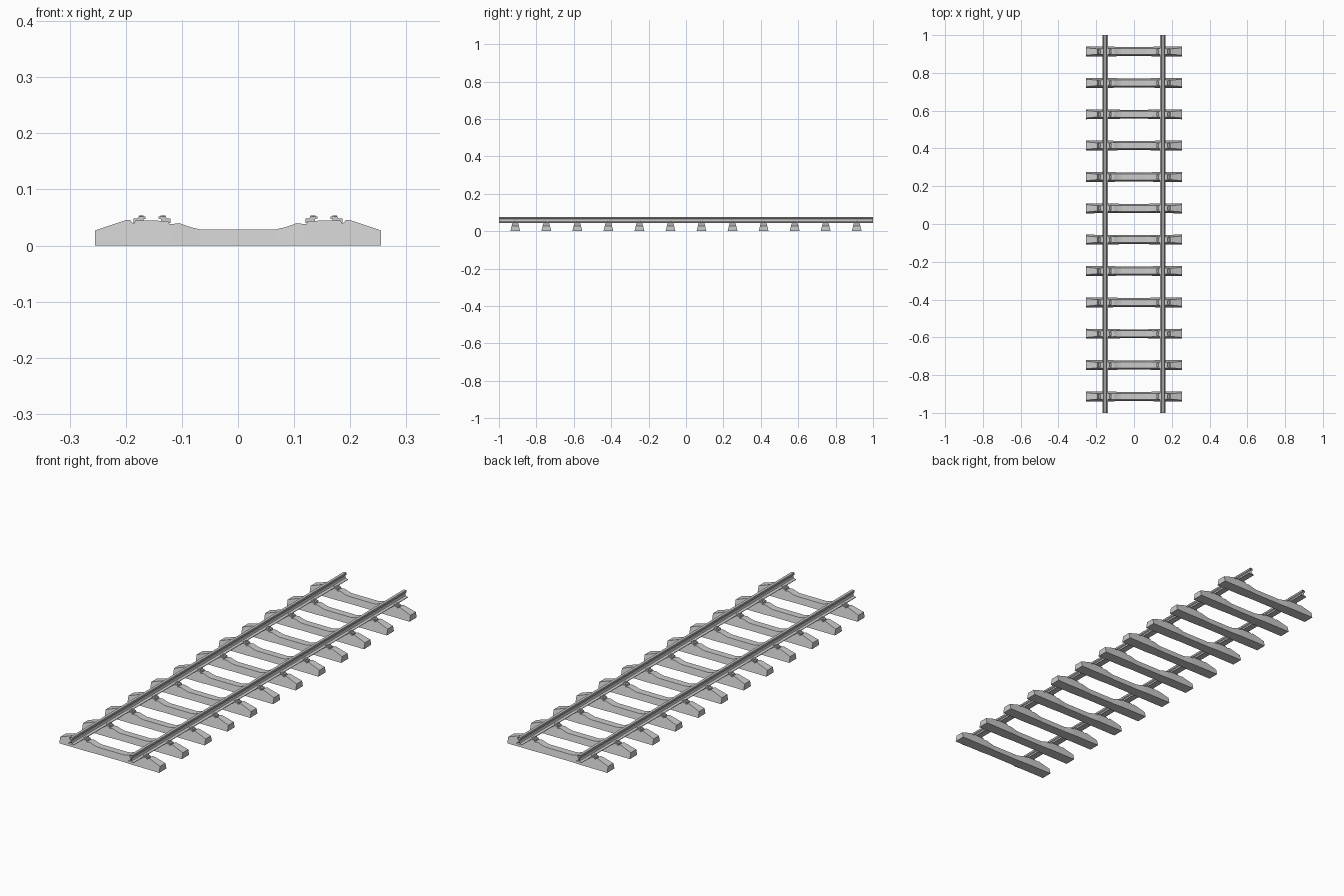
import bpy, bmesh

if "Cube" in bpy.data.objects:
    bpy.data.objects.remove(bpy.data.objects["Cube"])

COUNT, FIRST_Y, STEP = 12, -0.913, 0.166
RAIL_X = 0.153


def finish(name, bm, repeat=False):
    bmesh.ops.recalc_face_normals(bm, faces=bm.faces)
    mesh = bpy.data.meshes.new(name)
    bm.to_mesh(mesh)
    bm.free()
    ob = bpy.data.objects.new(name, mesh)
    bpy.context.collection.objects.link(ob)
    if repeat:
        ob.location.y = FIRST_Y
        arr = ob.modifiers.new("along_track", 'ARRAY')
        arr.count = COUNT
        arr.use_relative_offset = False
        arr.use_constant_offset = True
        arr.constant_offset_displace = (0, STEP, 0)
    return ob


def loft(bm, rings, caps=True):
    loops = [[bm.verts.new(p) for p in r] for r in rings]
    for a, b in zip(loops, loops[1:]):
        for i in range(len(a)):
            j = (i + 1) % len(a)
            bm.faces.new((a[i], a[j], b[j], b[i]))
    if caps:
        bm.faces.new(loops[0])
        bm.faces.new(loops[-1])


def extrude_y(bm, profile, y0, y1, caps=True):
    loft(bm, [[(x, y, z) for x, z in profile] for y in (y0, y1)], caps)


# Concrete sleepers: tapered section lofted along x (x, top height, base half width)
half = [(0.068, 0.029, 0.0235), (0.085, 0.033, 0.0245), (0.105, 0.040, 0.0255),
        (0.117, 0.0385, 0.026), (0.122, 0.038, 0.026), (0.125, 0.044, 0.026),
        (0.182, 0.045, 0.026), (0.185, 0.040, 0.026), (0.189, 0.041, 0.026),
        (0.192, 0.0455, 0.026), (0.200, 0.0455, 0.026), (0.255, 0.027, 0.0265)]
stations = [(-x, z, w) for x, z, w in reversed(half)] + half
bm = bmesh.new()
loft(bm, [[(x, -w, 0), (x, w, 0), (x, w - 0.25 * z, z), (x, -w + 0.25 * z, z)]
          for x, z, w in stations])
finish("sleepers", bm, True)

# Rails: foot, web and head, open at the ends
side = [(0.0145, 0.045), (0.0145, 0.0475), (0.004, 0.051), (0.0025, 0.055),
        (0.0025, 0.064), (0.0075, 0.067), (0.008, 0.074), (0.006, 0.077)]
profile = side + [(-x, z) for x, z in reversed(side)]
for s, name in ((-1, "left_rail"), (1, "right_rail")):
    bm = bmesh.new()
    extrude_y(bm, [(s * RAIL_X + x, z) for x, z in profile], -1, 1, False)
    finish(name, bm)

# Rail clips: stepped jaw gripping the foot, with a hexagonal bolt head
jaw = [(0.033, 0.040), (0.033, 0.048), (0.026, 0.0485), (0.024, 0.052),
       (0.0115, 0.052), (0.0115, 0.048), (0.0155, 0.047), (0.0155, 0.043)]
bm = bmesh.new()
for cx in (-RAIL_X, RAIL_X):
    for s in (-1, 1):
        extrude_y(bm, [(cx + s * x, z) for x, z in jaw], -0.010, 0.010)
        bolt = bmesh.ops.create_cone(bm, cap_ends=True, segments=6, radius1=0.005,
                                     radius2=0.005, depth=0.006)
        bmesh.ops.translate(bm, verts=bolt["verts"], vec=(cx + s * 0.0195, 0, 0.051))
finish("rail_clips", bm, True)
